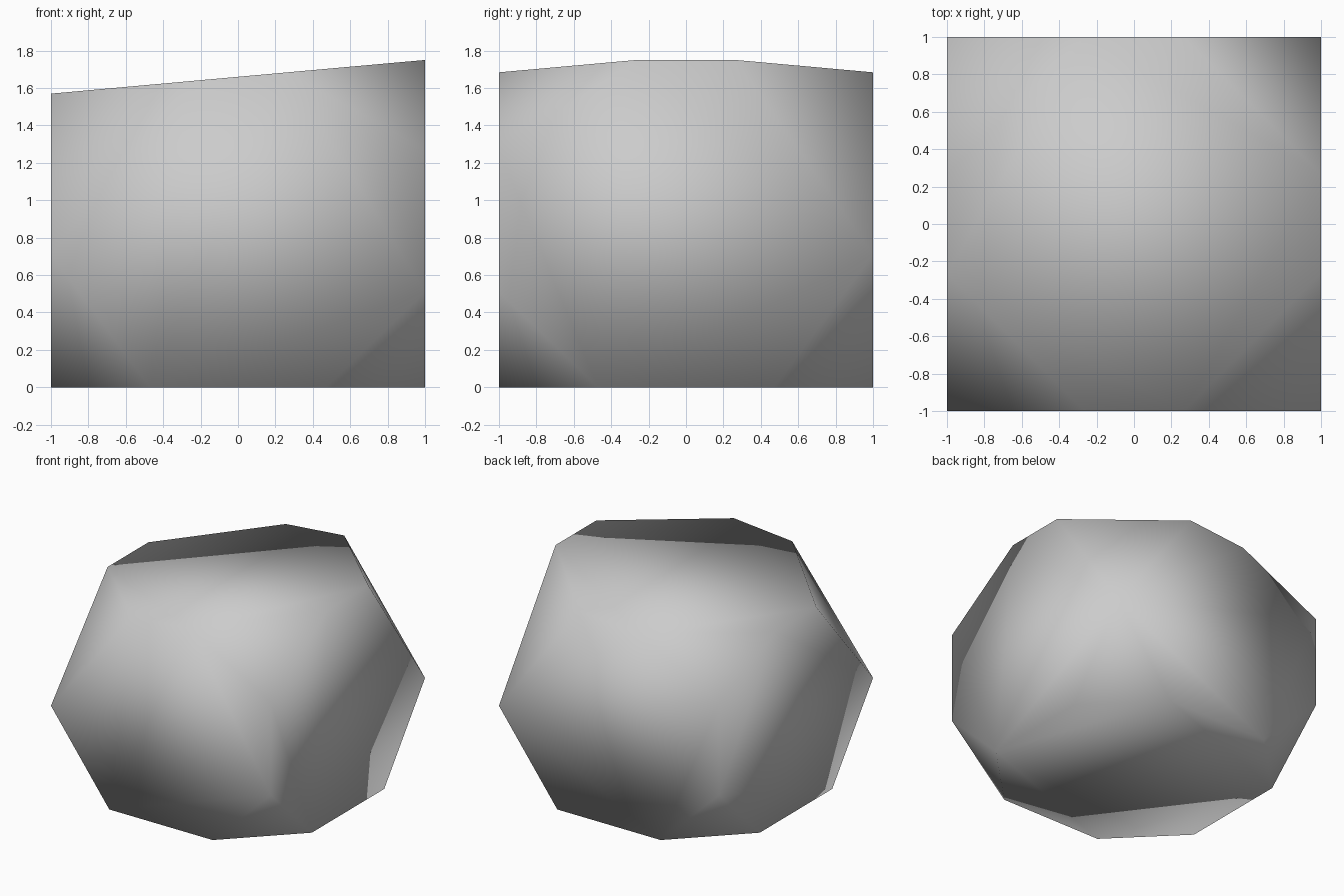
import bpy
import bmesh
import math

if "Cube" in bpy.data.objects:
    bpy.data.objects.remove(bpy.data.objects["Cube"])

BOTTOM_CUT = 0.47    # half length of the bottom edges
TOP_CUT = 0.265      # half length of the top edges


def top_height(x):
    """The top face leans up towards +x."""
    return 1.66 + 0.09 * x


points = []
for sx in (-1, 1):
    for sy in (-1, 1):
        # bottom octagon
        points += [(sx, sy * BOTTOM_CUT, 0), (sx * BOTTOM_CUT, sy, 0)]
        # tilted top octagon
        points += [(sx, sy * TOP_CUT, top_height(sx)),
                   (sx * TOP_CUT, sy, top_height(sx * TOP_CUT))]
        # upright corners: a point on one diagonal, a short edge on the other
        for z in ((0.71,) if sx == sy else (0.51, 1.27)):
            points.append((sx, sy, z))

# faceted block: hull of the corner points, flat sides merged into single faces
bm = bmesh.new()
for p in points:
    bm.verts.new(p)
bmesh.ops.convex_hull(bm, input=bm.verts[:])
bmesh.ops.dissolve_limit(bm, angle_limit=math.radians(1),
                         verts=bm.verts[:], edges=bm.edges[:])
bmesh.ops.recalc_face_normals(bm, faces=bm.faces[:])
for face in bm.faces:
    face.smooth = True

mesh = bpy.data.meshes.new("faceted_block")
bm.to_mesh(mesh)
bm.free()

grey = bpy.data.materials.new("light_grey")
grey.diffuse_color = (0.6, 0.6, 0.6, 1)
grey.use_nodes = True
grey.node_tree.nodes["Principled BSDF"].inputs["Base Color"].default_value = grey.diffuse_color
mesh.materials.append(grey)

block = bpy.data.objects.new("faceted_block", mesh)
bpy.context.collection.objects.link(block)
